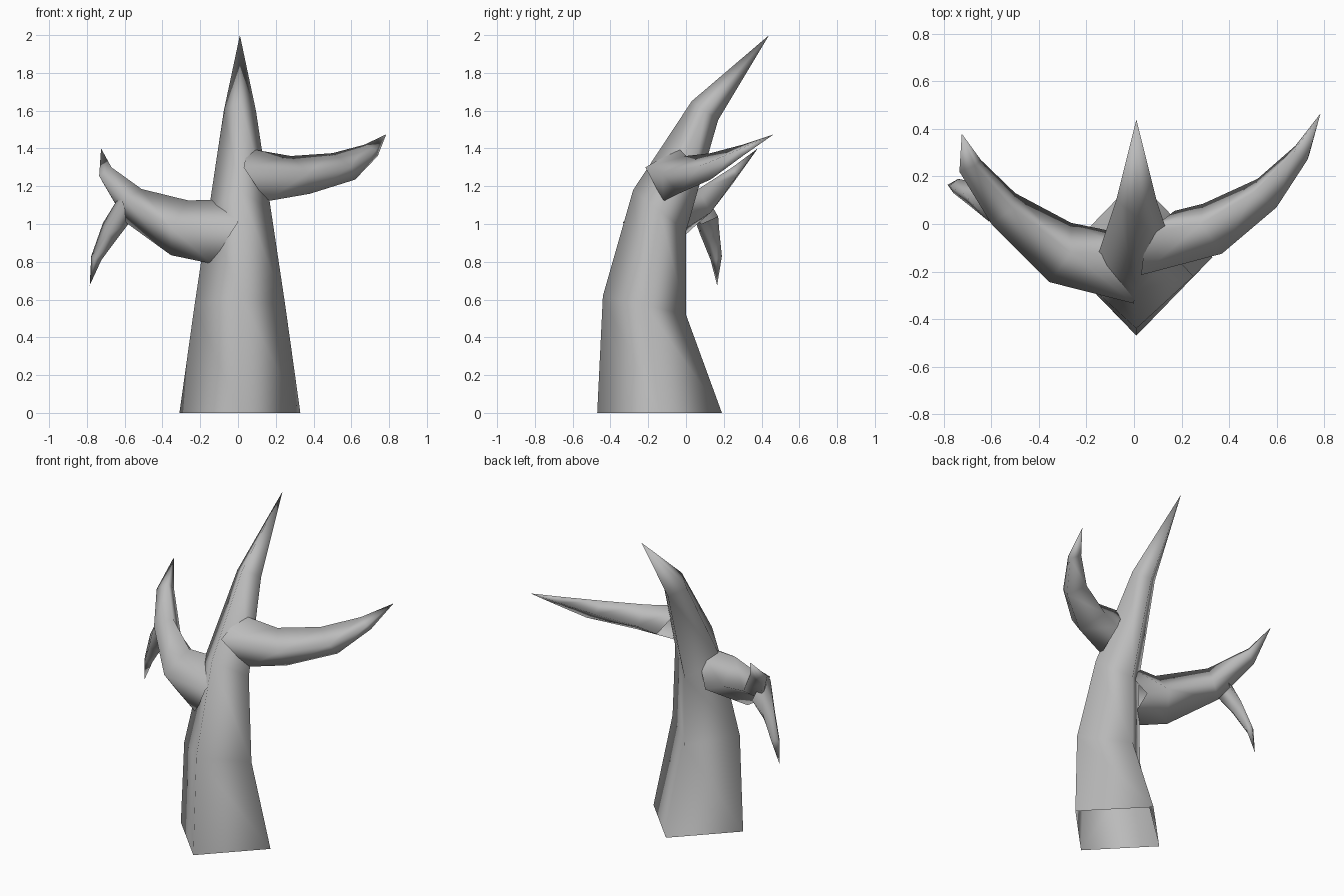
import bpy
import bmesh
from mathutils import Vector

default_cube = bpy.data.objects.get("Cube")
if default_cube:
    bpy.data.objects.remove(default_cube, do_unlink=True)

# One plain bark colour
bark = bpy.data.materials.new("grey bark")
bark.use_nodes = True
bark.diffuse_color = (0.5, 0.5, 0.5, 1)
shader = bark.node_tree.nodes["Principled BSDF"]
shader.inputs["Base Color"].default_value = bark.diffuse_color
shader.inputs["Roughness"].default_value = 0.8


def limb(name, rings, tip):
    """Loft diamond rings (centre, half across, half up), open at the root, to a point."""
    bm = bmesh.new()
    loops = []
    for centre, across, up in rings:
        centre, across, up = Vector(centre), Vector(across), Vector(up)
        corners = (centre + across, centre + up, centre - across, centre - up)
        loops.append([bm.verts.new(corner) for corner in corners])
    for low, high in zip(loops, loops[1:]):
        for i in range(4):
            j = (i + 1) % 4
            bm.faces.new((low[i], low[j], high[j], high[i]))
    point = bm.verts.new(tip)
    for i in range(4):
        bm.faces.new((loops[-1][i], loops[-1][(i + 1) % 4], point))
    bmesh.ops.recalc_face_normals(bm, faces=bm.faces)
    # An open shell can be turned inside out: test one side face against its ring centre
    face = bm.faces[0]
    bm.normal_update()
    if face.normal.dot(face.calc_center_median() - Vector(rings[0][0])) < 0:
        bmesh.ops.reverse_faces(bm, faces=bm.faces)
    mesh = bpy.data.meshes.new(name)
    bm.to_mesh(mesh)
    bm.free()
    mesh.materials.append(bark)
    mesh.shade_smooth()
    obj = bpy.data.objects.new(name, mesh)
    bpy.context.collection.objects.link(obj)
    return obj


# Trunk: leans forward at the foot and sweeps back to a spike
limb("trunk", [
    ((0.01, -0.14, 0), (0.32, 0, 0), (0, -0.33, 0)),
    ((0.01, -0.22, 0.57), (0.24, 0, 0), (0, -0.22, 0.05)),
    ((0.01, -0.14, 1.07), (0.165, 0, 0), (0, -0.14, 0.11)),
    ((0.01, 0.1, 1.6), (0.085, 0, 0), (0, -0.07, 0.05)),
], (0.01, 0.44, 2))

# Upper branch on the left
limb("left_branch", [
    ((0.1, -0.08, 1.26), (-0.07, -0.135, 0.04), (-0.05, 0.04, 0.14)),
    ((0.33, -0.02, 1.26), (0.04, -0.105, 0.01), (-0.05, 0.02, 0.1)),
    ((0.56, 0.13, 1.305), (0.04, -0.06, 0), (-0.06, 0, 0.07)),
    ((0.705, 0.3, 1.39), (0.025, -0.03, 0), (-0.035, 0, 0.03)),
], (0.785, 0.465, 1.475))

# Lower branch on the right
limb("right_branch", [
    ((-0.06, -0.18, 0.96), (0.06, -0.155, 0.05), (0.08, 0.05, 0.17)),
    ((-0.31, -0.12, 0.98), (-0.045, -0.125, 0), (0.045, 0, 0.145)),
    ((-0.55, 0.065, 1.095), (-0.05, -0.065, 0.035), (0.04, 0, 0.09)),
    ((-0.69, 0.245, 1.255), (-0.045, -0.025, 0), (0.02, 0, 0.045)),
], (-0.725, 0.38, 1.4))

# Drooping twig at the fork of the right branch
limb("right_twig", [
    ((-0.6, 0.09, 1.08), (-0.01, -0.08, 0.04), (-0.02, 0.01, 0.08)),
    ((-0.68, 0.125, 0.96), (-0.01, -0.05, -0.015), (-0.035, 0, 0.045)),
    ((-0.75, 0.16, 0.82), (-0.01, -0.03, -0.01), (-0.027, 0, 0.01)),
], (-0.785, 0.165, 0.675))
